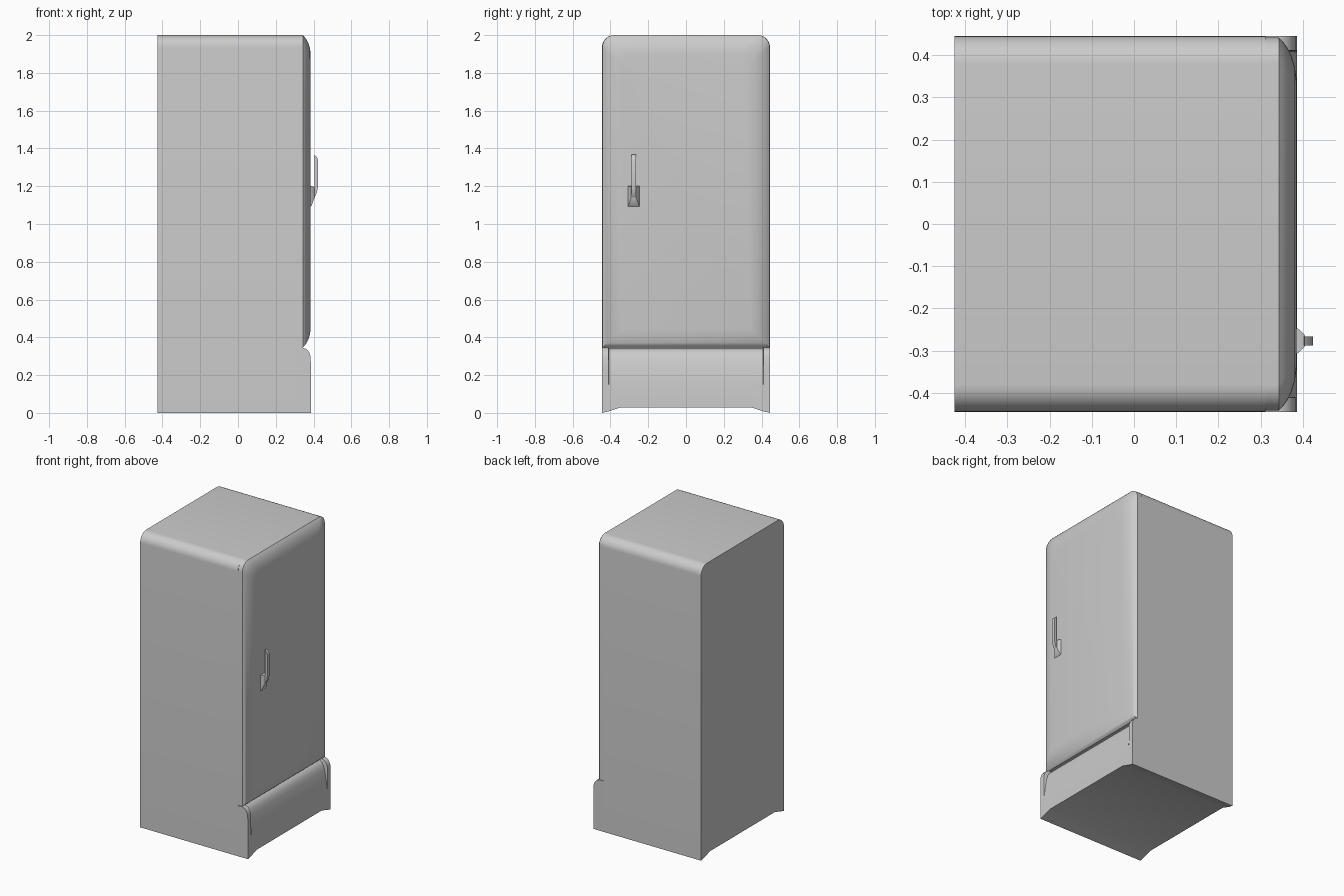
import bpy, bmesh, math

if "Cube" in bpy.data.objects:
    bpy.data.objects.remove(bpy.data.objects["Cube"])


def finish(name, bm, angle=35):
    bmesh.ops.recalc_face_normals(bm, faces=bm.faces)
    mesh = bpy.data.meshes.new(name)
    bm.to_mesh(mesh)
    bm.free()
    ob = bpy.data.objects.new(name, mesh)
    bpy.context.collection.objects.link(ob)
    bpy.ops.object.select_all(action='DESELECT')
    ob.select_set(True)
    bpy.context.view_layer.objects.active = ob
    bpy.ops.object.shade_smooth_by_angle(angle=math.radians(angle))
    return ob


def loft(name, loops, angle=35):
    """Skin a list of equal-length point loops and cap both ends."""
    bm = bmesh.new()
    rings = [[bm.verts.new(p) for p in loop] for loop in loops]
    n = len(rings[0])
    for a, b in zip(rings, rings[1:]):
        for i in range(n):
            j = (i + 1) % n
            bm.faces.new((a[i], a[j], b[j], b[i]))
    bm.faces.new(rings[0])
    bm.faces.new(rings[-1])
    return finish(name, bm, angle)


def arch_top(half, top, r, steps=8):
    """Rounded upper outline in (y, z), from +y to -y."""
    right = [(half - r + r * math.cos(a), top - r + r * math.sin(a))
             for a in (math.pi / 2 * i / steps for i in range(steps + 1))]
    return right + [(-y, z) for y, z in reversed(right)]


# Cabinet: rounded top, shallow arch underneath
feet = [(-0.445, 0), (-0.41, 0.008), (-0.35, 0.028),
        (0.35, 0.028), (0.41, 0.008), (0.445, 0)]
outline = arch_top(0.445, 2.0, 0.065) + feet
loft("cabinet", [[(x, y, z) for y, z in outline] for x in (-0.425, 0.311)])

# Door: crowned slab made from inset outlines
door_steps = [(0.311, 0), (0.343, 0), (0.353, 0.01), (0.363, 0.024),
              (0.373, 0.044), (0.381, 0.07), (0.385, 0.1)]
loops = []
for x, d in door_steps:
    half, bottom = 0.442 - d, 0.346 + d
    pts = arch_top(half, 2.0 - d, 0.062) + [(-half, bottom), (half, bottom)]
    loops.append([(x, y, z) for y, z in pts])
loft("door", loops, 40)

# Plinth: side cheeks with a panel between them that leans back at the top
cheek = [(0.30, 0.345), (0.343, 0.345), (0.362, 0.338), (0.376, 0.322),
         (0.384, 0.30), (0.386, 0.25), (0.386, 0.15)]
panel = [(0.30, 0.342), (0.325, 0.338), (0.345, 0.325), (0.358, 0.305),
         (0.367, 0.275), (0.377, 0.22), (0.386, 0.15)]
half_stations = [(0.445, cheek, 0), (0.411, cheek, 0.008),
                 (0.407, panel, 0.009), (0.35, panel, 0.028)]
stations = [(-y, p, b) for y, p, b in half_stations] + half_stations[::-1]
loft("plinth", [[(x, y, z) for x, z in p + [(0.386, b), (0.30, b)]]
                for y, p, b in stations])


# Handle bracket: tapered block on the door
def rect(x, y0, y1, z0, z1):
    return [(x, y0, z0), (x, y1, z0), (x, y1, z1), (x, y0, z1)]


loft("handle_bracket", [rect(0.383, -0.308, -0.246, 1.09, 1.20),
                        rect(0.390, -0.305, -0.249, 1.097, 1.20),
                        rect(0.405, -0.290, -0.264, 1.14, 1.195)])

# Handle grip: slim bar standing off the door
grip = [(0.395, 1.13), (0.408, 1.145), (0.418, 1.168), (0.424, 1.20),
        (0.424, 1.335), (0.418, 1.355), (0.404, 1.368),
        (0.404, 1.20), (0.395, 1.18)]
loft("handle_grip", [[(x, y, z) for x, z in grip] for y in (-0.288, -0.266)])
